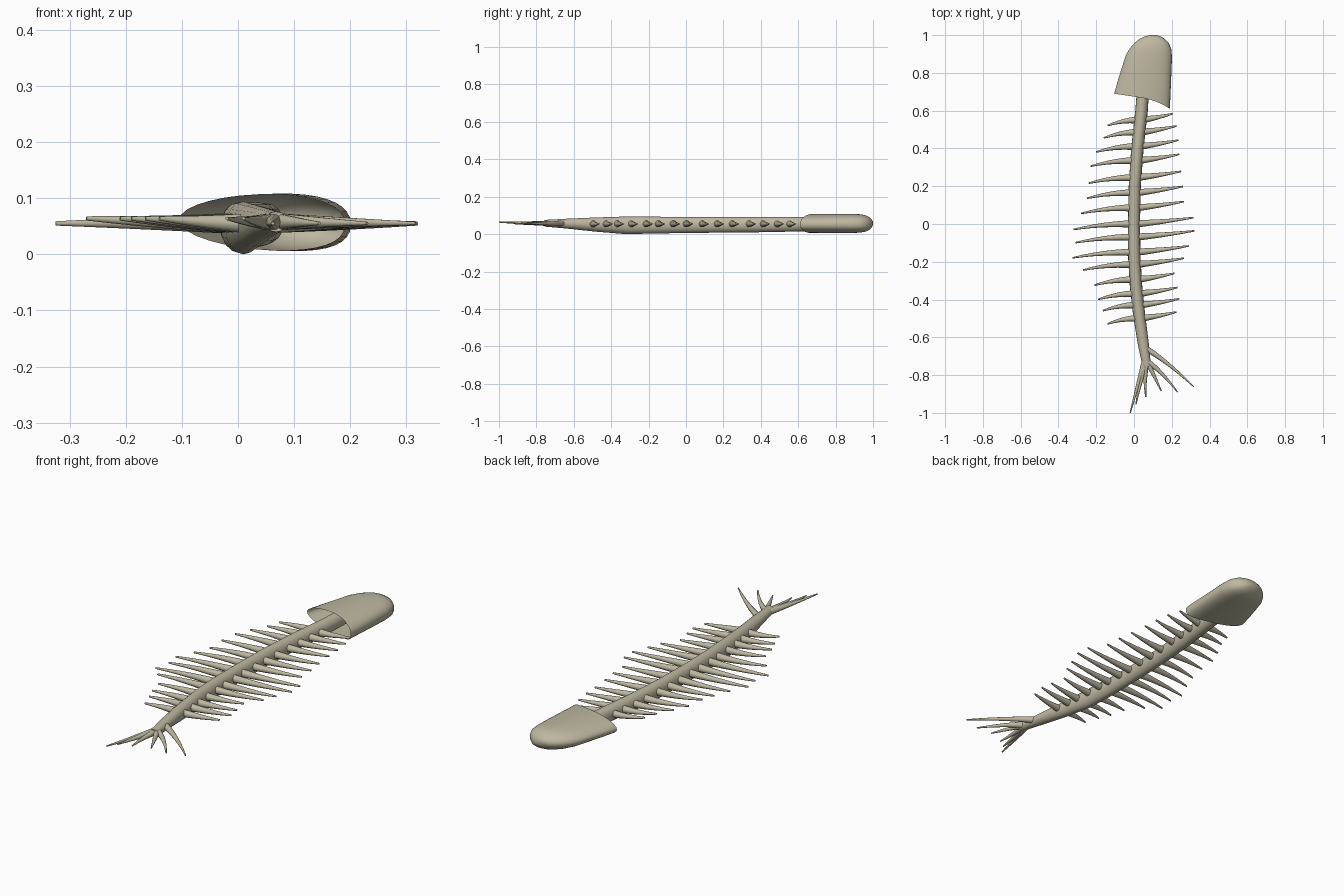
import bpy, bmesh, math
from mathutils import Vector

cube = bpy.data.objects.get("Cube")
if cube:
    bpy.data.objects.remove(cube, do_unlink=True)

bone = bpy.data.materials.new("bone")
bone.use_nodes = True
colour = (0.52, 0.475, 0.36, 1)
bone.diffuse_color = colour
bone.node_tree.nodes["Principled BSDF"].inputs["Base Color"].default_value = colour


def loft(name, rings, cap_start=True, cap_end=True):
    """Skin a list of equally long point rings."""
    bm = bmesh.new()
    rows = [[bm.verts.new(p) for p in ring] for ring in rings]
    n = len(rows[0])
    for a, b in zip(rows, rows[1:]):
        for i in range(n):
            j = (i + 1) % n
            bm.faces.new((a[i], a[j], b[j], b[i]))
    if cap_start:
        bm.faces.new(rows[0][::-1])
    if cap_end:
        bm.faces.new(rows[-1])
    bmesh.ops.recalc_face_normals(bm, faces=bm.faces)
    mesh = bpy.data.meshes.new(name)
    bm.to_mesh(mesh)
    bm.free()
    mesh.materials.append(bone)
    obj = bpy.data.objects.new(name, mesh)
    bpy.context.collection.objects.link(obj)
    bpy.ops.object.select_all(action='DESELECT')
    obj.select_set(True)
    bpy.context.view_layer.objects.active = obj
    bpy.ops.object.shade_smooth_by_angle(angle=math.radians(40))
    return obj


def tube(name, path, sizes, sides):
    """Sweep an upright oval along a path; sizes are (half width, half height)."""
    rings = []
    for k, p in enumerate(path):
        before, after = path[max(k - 1, 0)], path[min(k + 1, len(path) - 1)]
        along = (after - before).normalized()
        across = along.cross(Vector((0, 0, 1))).normalized()
        up = across.cross(along)
        w, h = sizes[k]
        angles = [math.tau * i / sides for i in range(sides)]
        rings.append([p + across * w * math.cos(a) + up * h * math.sin(a) for a in angles])
    return loft(name, rings)


def spike(name, start, bend, tip, thick, thin, steps=6):
    """Curved, tapering spike with a blunt end."""
    path, sizes = [], []
    for k in range(steps + 1):
        t = k / steps
        path.append(start * (1 - t) ** 2 + bend * 2 * t * (1 - t) + tip * t * t)
        r = thick + (thin - thick) * t
        sizes.append((r, r))
    return tube(name, path, sizes, 10)


# Backbone: gently bowed, narrowing towards the tail
spine = [(.05, .74, .055, .032, .036), (.04, .6, .053, .033, .039),
         (.018, .4, .051, .033, .041), (.004, .2, .05, .032, .042),
         (0, 0, .049, .032, .043), (.002, -.18, .048, .033, .045),
         (.01, -.32, .047, .033, .047), (.027, -.48, .051, .032, .038),
         (.05, -.64, .056, .029, .026), (.068, -.755, .058, .022, .018)]
tube("backbone", [Vector(s[:3]) for s in spine], [s[3:] for s in spine], 16)


def spine_x(y):
    for a, b in zip(spine, spine[1:]):
        if b[1] <= y <= a[1]:
            return a[0] + (b[0] - a[0]) * (a[1] - y) / (a[1] - b[1])


# Ribs: base y, reach to the right, reach to the left
ribs = [(.55, .14, .205), (.485, .16, .225), (.41, .2, .235), (.335, .23, .24),
        (.245, .24, .25), (.165, .25, .26), (.085, .28, .265), (0, .32, .315),
        (-.07, .31, .32), (-.15, .325, .29), (-.215, .27, .265), (-.295, .21, .215),
        (-.37, .19, .23), (-.43, .165, .24), (-.5, .14, .225)]
for i, (y, right, left) in enumerate(ribs):
    x = spine_x(y)
    start = Vector((x, y, .055))
    tip_z = .064 if abs(y) > .2 else .055
    spike(f"right_rib_{i + 1}", start, Vector(((x - right) / 2, y + .003, .056)),
          Vector((-right, y - .029, tip_z)), .02, .004)
    spike(f"left_rib_{i + 1}", start, Vector(((x + left) / 2, y + .011, .052)),
          Vector((left, y + .034, .055)), .02, .004)

# Tail rays fan out from the end of the backbone
rays = [((.058, -.72), (.025, -.83), (-.02, -1)), ((.062, -.73), (.035, -.83), (.01, -.955)),
        ((.066, -.73), (.055, -.82), (.062, -.915)), ((.07, -.73), (.1, -.79), (.145, -.885)),
        ((.072, -.73), (.14, -.77), (.23, -.89)), ((.065, -.66), (.18, -.73), (.317, -.862))]
for i, (a, b, c) in enumerate(rays):
    spike(f"tail_ray_{i + 1}", Vector((*a, .058)), Vector((*b, .057)),
          Vector((*c, .064 if i < 2 else .055)), .016, .003)

# Skull: hollow hood, open towards the ribs; stations are y, right edge, left edge, half height
stations = [(.66, -.105, .19, .05), (.74, -.085, .194, .051), (.82, -.063, .198, .051),
            (.89, -.043, .201, .051), (.93, -.022, .197, .049), (.96, .004, .183, .044),
            (.98, .03, .163, .034), (.993, .055, .142, .022), (1, .085, .118, .008)]
rings = []
for y, right, left, half in stations:
    mid, wide = (left + right) / 2, (left - right) / 2
    ring = []
    for k in range(32):
        a = math.tau * k / 32
        c, s = math.cos(a), math.sin(a)
        # Rounder on the left, sharper on the right; thickest left of the middle
        x = mid + wide * (c + .14 * s * s)
        z = .057 + half * math.copysign(abs(s) ** (.85 if c > 0 else 1), s) - .004 * c
        # Slanted, arched rim fading out towards the nose
        u = (x - mid) / wide
        fade = max(0, (.93 - y) / .27)
        slant = .008 - .022 * u - .036 * max(u, 0) ** 2
        ring.append((x, y + slant * fade, z))
    rings.append(ring)
loft("skull", rings, cap_start=False)
